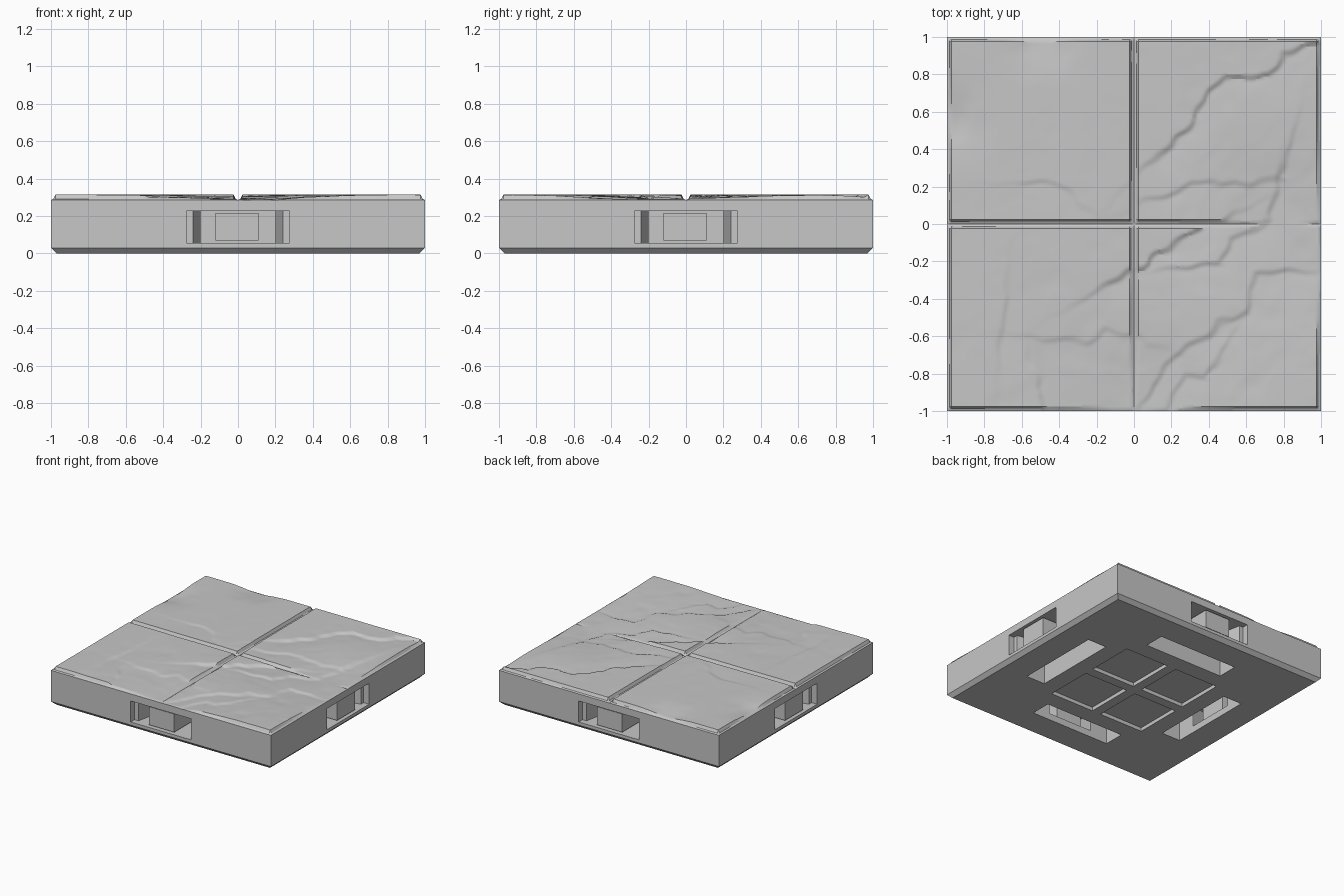
import bpy, bmesh, math
from mathutils import Vector, Matrix, noise

cube = bpy.data.objects.get("Cube")
if cube:
    bpy.data.objects.remove(cube, do_unlink=True)

stone = bpy.data.materials.new("stone_grey")
stone.use_nodes = True
colour = (0.57, 0.57, 0.57, 1)
stone.diffuse_color = colour
stone.node_tree.nodes["Principled BSDF"].inputs["Base Color"].default_value = colour


def finish(bm, name):
    bmesh.ops.recalc_face_normals(bm, faces=bm.faces)
    mesh = bpy.data.meshes.new(name)
    bm.to_mesh(mesh)
    bm.free()
    mesh.materials.append(stone)
    obj = bpy.data.objects.new(name, mesh)
    bpy.context.scene.collection.objects.link(obj)
    return obj


def prism(name, outline, z0, z1, turn=0, chamfer=0):
    """Extrude a plan outline from z0 to z1, turned by quarter turns."""
    bm = bmesh.new()
    base = bm.faces.new([bm.verts.new((x, y, z0)) for x, y in outline])
    top = bmesh.ops.extrude_face_region(bm, geom=[base])["geom"]
    bmesh.ops.translate(bm, vec=(0, 0, z1 - z0),
                        verts=[v for v in top if isinstance(v, bmesh.types.BMVert)])
    if chamfer:
        low = [e for e in bm.edges if all(v.co.z == z0 for v in e.verts)]
        bmesh.ops.bevel(bm, geom=low, offset=chamfer, segments=1, affect="EDGES")
    bmesh.ops.transform(bm, matrix=Matrix.Rotation(turn * math.pi / 2, 4, "Z"), verts=bm.verts)
    return finish(bm, name)


def rect(x0, x1, y0, y1):
    return [(x0, y0), (x1, y0), (x1, y1), (x0, y1)]


# Base block with chamfered foot
SEAM = 0.27
base = prism("base_block", rect(-1, 1, -1, 1), 0, SEAM, chamfer=0.03)

# Connector openings, underside slots and shallow square pockets
half = [(0.275, -1.1), (0.275, -0.95), (0.24, -0.95), (0.2, -0.76), (0.2, -0.7)]
opening = half + [(-x, y) for x, y in reversed(half)]
cutters = []
for turn in range(4):
    cutters += [
        prism("slot_cutter", rect(-0.36, 0.36, -0.75, -0.58), -0.1, 0.235, turn),
        prism("opening_cutter", opening, 0.055, 0.228, turn),
        prism("pocket_cutter", rect(0.04, 0.44, 0.04, 0.44), -0.1, 0.03, turn),
    ]
    # Loose block that sits in each opening
    prism("connector_block", rect(-0.12, 0.11, -0.985, -0.77), 0.068, 0.217, turn)

for cutter in cutters:
    cutter.hide_render = True
    mod = base.modifiers.new("cut", "BOOLEAN")
    mod.operation = "DIFFERENCE"
    mod.solver = "EXACT"
    mod.object = cutter
graph = bpy.context.evaluated_depsgraph_get()
cut_mesh = bpy.data.meshes.new_from_object(base.evaluated_get(graph))
base.modifiers.clear()
base.data = cut_mesh
for cutter in cutters:
    bpy.data.objects.remove(cutter, do_unlink=True)

# Cracks: the paving drops on the right-hand side of each path
CRACKS = [
    (0.017, [(.15, .4), (.3, .55), (.38, .72), (.5, .8), (.72, .8), (.8, .92), (1, .97)]),
    (0.017, [(-.12, -.3), (.05, -.2), (.2, -.1), (.4, 0)]),
    (0.010, [(.15, .17), (.3, .23), (.62, .23), (.78, .25), (.83, .45)]),
    (0.012, [(.28, -.22), (.45, -.2), (.5, -.08), (.72, .03), (.75, .2)]),
    (0.012, [(.1, -.85), (.2, -.7), (.45, -.53), (.6, -.45), (.65, -.25), (.82, -.25)]),
    (0.010, [(.15, -1), (.25, -.8), (.38, -.82), (.45, -.7)]),
    (0.007, [(-.45, -.6), (-.25, -.62), (-.15, -.55), (0, -.6)]),
    (0.008, [(-.72, -.62), (-.7, -.4)]),
    (0.012, [(-.48, -1), (-.52, -.87)]),
    (0.007, [(-.55, .23), (-.42, .23), (-.33, .16)]),
]
# Worn patches: x, y, radius, depth
WORN = [(0, -1, .38, .024), (.95, -.25, .42, .022), (.7, .1, .3, .012),
        (-.5, 1, .16, .02), (-1, .55, .16, .02)]


def crack_drop(x, y):
    drop = 0
    for depth, path in CRACKS:
        best, side = 9, 0
        for (ax, ay), (bx, by) in zip(path, path[1:]):
            dx, dy = bx - ax, by - ay
            t = max(0, min(1, ((x - ax) * dx + (y - ay) * dy) / (dx * dx + dy * dy)))
            dist = math.hypot(x - ax - t * dx, y - ay - t * dy)
            if dist < best:
                best = dist
                side = ((x - ax) * dy - (y - ay) * dx) / math.hypot(dx, dy)
        if side > 0:
            drop += depth * min(1, side / 0.025) * math.exp(-best / 0.14)
    return drop


def rim(d):
    """Joint profile: shallow bottom, then a steep shoulder."""
    return 0.286 + (0.5 * d if d < 0.014 else 0.007 + (d - 0.0125) * 1.8)


def height(x, y):
    # Wobble the sample point so the cracks look ragged
    p = Vector((x, y, 0))
    wx = x + 0.03 * noise.noise(p * 9)
    wy = y + 0.03 * noise.noise(p * 9 + Vector((5, 5, 5)))
    z = 0.316 - crack_drop(wx, wy)
    for cx, cy, r, depth in WORN:
        z -= depth * math.exp(-((wx - cx) ** 2 + (wy - cy) ** 2) / (r * r))
    rough = 0.0015 + 0.003 * max(0, min(1, 0.5 + (x - y) / 2))
    z += rough * min(0, noise.noise(p * 5) + 0.5 * noise.noise(p * 11))
    joint = min(abs(x), abs(y), 1 - abs(x), 1 - abs(y))
    return max(SEAM + 0.003, min(z, rim(max(0, joint))))


# Weathered four-slab paving
bm = bmesh.new()
bmesh.ops.create_grid(bm, x_segments=160, y_segments=160, size=1)
border = [e for e in bm.edges if e.is_boundary]
for v in bm.verts:
    v.co.z = height(v.co.x, v.co.y)
skirt = bmesh.ops.extrude_edge_only(bm, edges=border)["geom"]
for v in skirt:
    if isinstance(v, bmesh.types.BMVert):
        v.co.z = SEAM
paving = finish(bm, "paving_slabs")
bpy.ops.object.select_all(action="DESELECT")
paving.select_set(True)
bpy.context.view_layer.objects.active = paving
bpy.ops.object.shade_smooth_by_angle(angle=math.radians(25))
